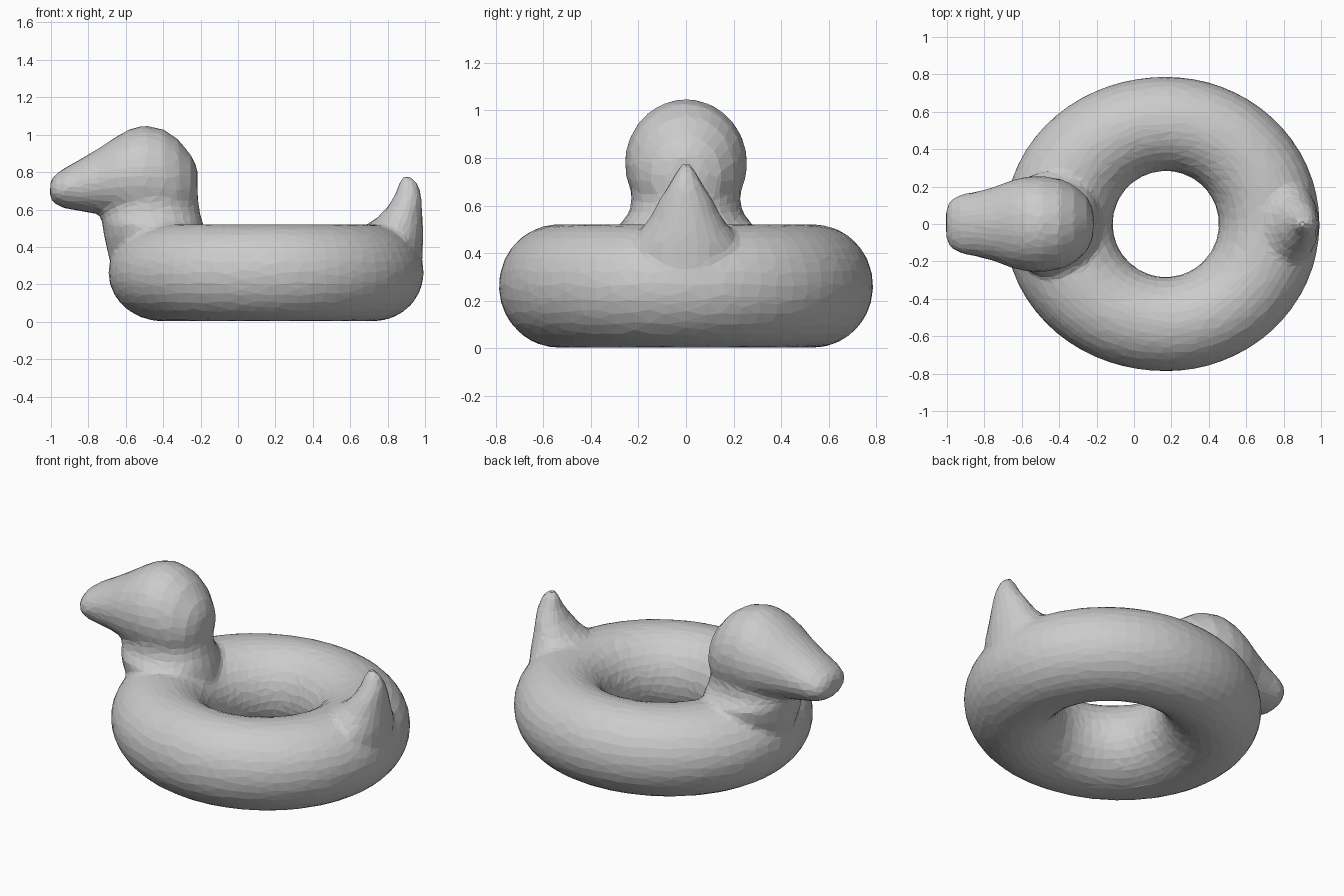
import bpy, bmesh
from math import sin, cos, pi

cube = bpy.data.objects.get("Cube")
if cube:
    bpy.data.objects.remove(cube, do_unlink=True)

grey = bpy.data.materials.new("plain_grey")
grey.use_nodes = True
grey.diffuse_color = (0.6, 0.6, 0.6, 1)
grey.node_tree.nodes["Principled BSDF"].inputs["Base Color"].default_value = (0.6, 0.6, 0.6, 1)


def skin(bm, rings, closed=False):
    """Bridge rings of points; cap the ends unless the loop is closed."""
    loops = [[bm.verts.new(p) for p in ring] for ring in rings]
    n = len(loops[0])
    pairs = list(zip(loops, loops[1:]))
    if closed:
        pairs.append((loops[-1], loops[0]))
    else:
        bm.faces.new(loops[0])
        bm.faces.new(loops[-1])
    for a, b in pairs:
        for i in range(n):
            j = (i + 1) % n
            bm.faces.new((a[i], a[j], b[j], b[i]))


def loft(bm, sections, along):
    """Oval sections (position, low, high, half width) along x or z."""
    rings = []
    for pos, low, high, width in sections:
        ring = []
        for i in range(28):
            a = 2 * pi * i / 28
            u = (low + high) / 2 + (high - low) / 2 * cos(a)
            v = width * sin(a)
            ring.append((pos, v, u) if along == "x" else (u, v, pos))
        rings.append(ring)
    skin(bm, rings)


def make_part(name, build):
    bm = bmesh.new()
    build(bm)
    bmesh.ops.recalc_face_normals(bm, faces=bm.faces)
    mesh = bpy.data.meshes.new(name)
    bm.to_mesh(mesh)
    bm.free()
    mesh.materials.append(grey)
    obj = bpy.data.objects.new(name, mesh)
    bpy.context.collection.objects.link(obj)
    return obj


# Inflated ring, drawn out a little towards the head and tail
def build_ring(bm):
    rings = []
    for i in range(64):
        a = 2 * pi * i / 64
        inner = 0.283
        outer = 0.788 + (0.035 if cos(a) > 0 else 0.075) * cos(a) ** 2
        mid, half = (inner + outer) / 2, (outer - inner) / 2
        ring = []
        for k in range(28):
            t = 2 * pi * k / 28
            r = mid + half * cos(t)
            ring.append((0.17 + r * cos(a), r * sin(a), 0.262 + 0.26 * sin(t)))
        rings.append(ring)
    skin(bm, rings, closed=True)


# Head tapering forward into the bill
HEAD = [(-1.005, .66, .75, .08), (-.98, .63, .785, .13), (-.93, .607, .82, .157),
        (-.85, .592, .865, .172), (-.75, .575, .925, .198), (-.65, .55, .99, .236),
        (-.58, .52, 1.03, .252), (-.5, .51, 1.05, .258), (-.4, .51, 1.03, .243),
        (-.32, .52, .975, .208), (-.25, .57, .89, .145), (-.217, .65, .82, .07)]

# Neck flaring down into the ring
NECK = [(.3, -.68, -.15, .2), (.45, -.715, -.17, .27), (.52, -.725, -.185, .28),
        (.57, -.735, -.2, .24), (.62, -.745, -.21, .228), (.7, -.75, -.215, .237),
        (.78, -.7, -.215, .252)]

# Pointed tail rising from the ring's rear edge
TAIL = [(.3, .6, .985, .25), (.44, .6, .99, .24), (.5, .66, .99, .19),
        (.56, .75, .987, .145), (.62, .805, .984, .115), (.68, .84, .98, .077),
        (.74, .86, .96, .043), (.775, .88, .925, .02)]

parts = [make_part("float_body", build_ring),
         make_part("head", lambda bm: loft(bm, HEAD, "x")),
         make_part("neck", lambda bm: loft(bm, NECK, "z")),
         make_part("tail", lambda bm: loft(bm, TAIL, "z"))]

# Merge into one skin with soft joints and faceted faces
bpy.ops.object.select_all(action="DESELECT")
for part in parts:
    part.select_set(True)
body = parts[0]
bpy.context.view_layer.objects.active = body
bpy.ops.object.join()

remesh = body.modifiers.new("single_skin", "REMESH")
remesh.mode = "VOXEL"
remesh.voxel_size = 0.018
soften = body.modifiers.new("soft_joints", "SMOOTH")
soften.factor = 0.5
soften.iterations = 6
facets = body.modifiers.new("facets", "DECIMATE")
facets.ratio = 0.07
